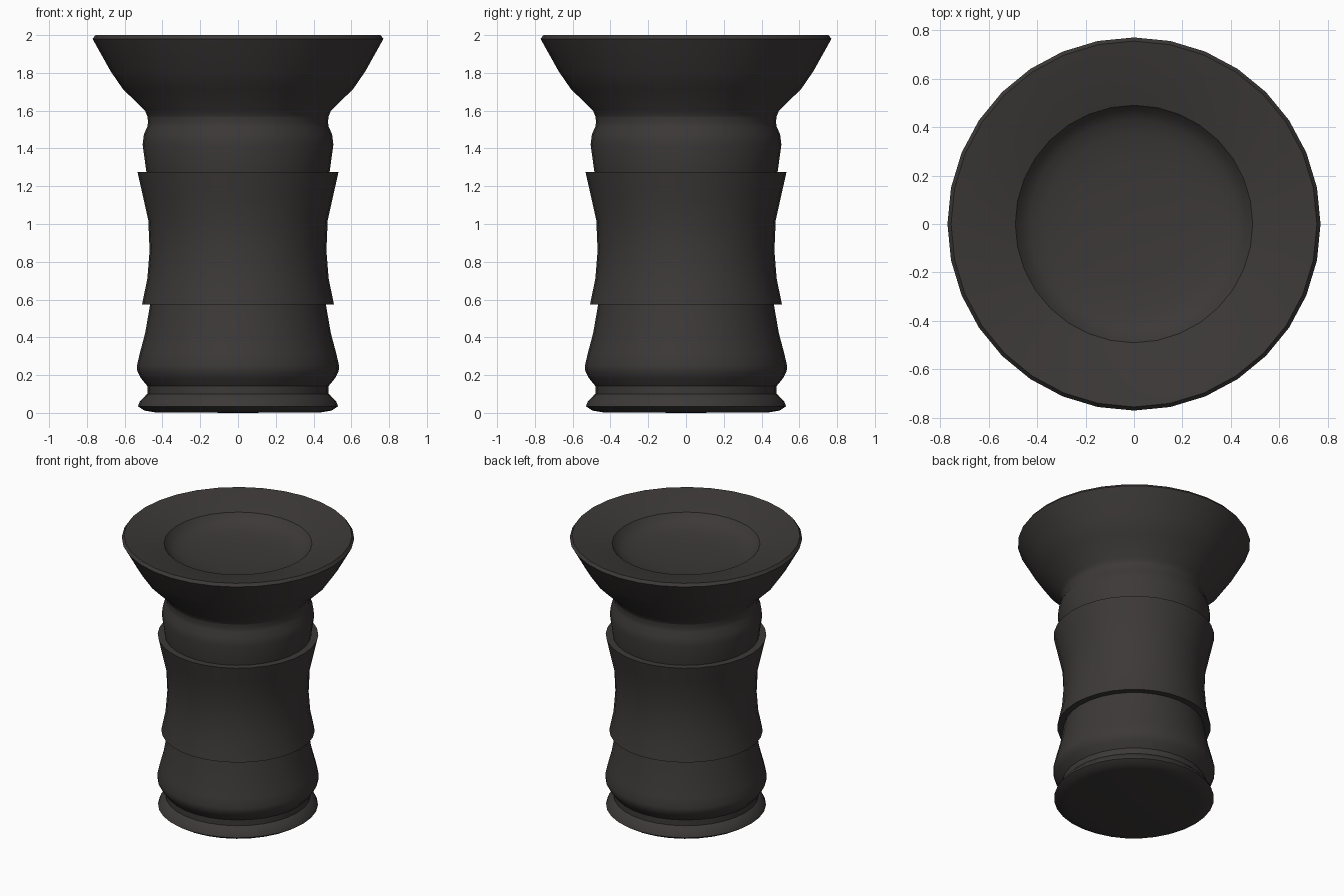
import bpy, bmesh, math

if "Cube" in bpy.data.objects:
    bpy.data.objects.remove(bpy.data.objects["Cube"])

SEGMENTS = 32

rubber = bpy.data.materials.new("dark_rubber")
rubber.diffuse_color = (0.045, 0.04, 0.039, 1)
rubber.use_nodes = True
rubber.node_tree.nodes["Principled BSDF"].inputs["Base Color"].default_value = rubber.diffuse_color


def lathe(name, profile):
    """Revolve (radius, z) points around the z axis; radius 0 closes to a disc."""
    bm = bmesh.new()
    rings = []
    for r, z in profile:
        if r == 0:
            rings.append([bm.verts.new((0, 0, z))] * SEGMENTS)
        else:
            rings.append([bm.verts.new((r * math.cos(2 * math.pi * i / SEGMENTS),
                                        r * math.sin(2 * math.pi * i / SEGMENTS), z))
                          for i in range(SEGMENTS)])
    for low, high in zip(rings, rings[1:]):
        for i in range(SEGMENTS):
            j = (i + 1) % SEGMENTS
            quad = [low[i], low[j], high[j], high[i]]
            bm.faces.new(list(dict.fromkeys(quad)))
    mesh = bpy.data.meshes.new(name)
    bm.to_mesh(mesh)
    bm.free()
    mesh.materials.append(rubber)
    obj = bpy.data.objects.new(name, mesh)
    bpy.context.collection.objects.link(obj)
    bpy.ops.object.select_all(action='DESELECT')
    obj.select_set(True)
    bpy.context.view_layer.objects.active = obj
    bpy.ops.object.shade_smooth_by_angle(angle=math.radians(42))
    return obj


# Flared foot with a narrow neck above it
lathe("foot_ring", [(0, 0), (0.44, 0.003), (0.495, 0.012), (0.53, 0.035),
                    (0.52, 0.06), (0.485, 0.097), (0.48, 0.1), (0.48, 0.142)])

# Bulging lower barrel
lathe("lower_barrel", [(0.48, 0.142), (0.515, 0.185), (0.533, 0.22), (0.535, 0.25),
                       (0.52, 0.315), (0.492, 0.42), (0.465, 0.575)])

# Waisted grip sleeve with stepped lips at both ends
lathe("grip_sleeve", [(0.465, 0.575), (0.508, 0.575), (0.48, 0.71), (0.468, 0.86),
                      (0.475, 1.02), (0.504, 1.15), (0.532, 1.275), (0.485, 1.275)])

# Upper barrel rounding into the collar
lathe("upper_barrel", [(0.485, 1.275), (0.505, 1.42), (0.498, 1.475), (0.48, 1.515),
                       (0.476, 1.54), (0.48, 1.57)])

# Flared cup with a chamfered rim and gently sloping top
lathe("flared_cup", [(0.48, 1.57), (0.492, 1.6), (0.61, 1.715), (0.675, 1.81),
                     (0.77, 1.98), (0.755, 2.0), (0.62, 1.975), (0.49, 1.94)])

# Shallow concave dish
lathe("dish", [(0.49, 1.94), (0.465, 1.908), (0.43, 1.885), (0.37, 1.867),
               (0.25, 1.852), (0, 1.845)])
